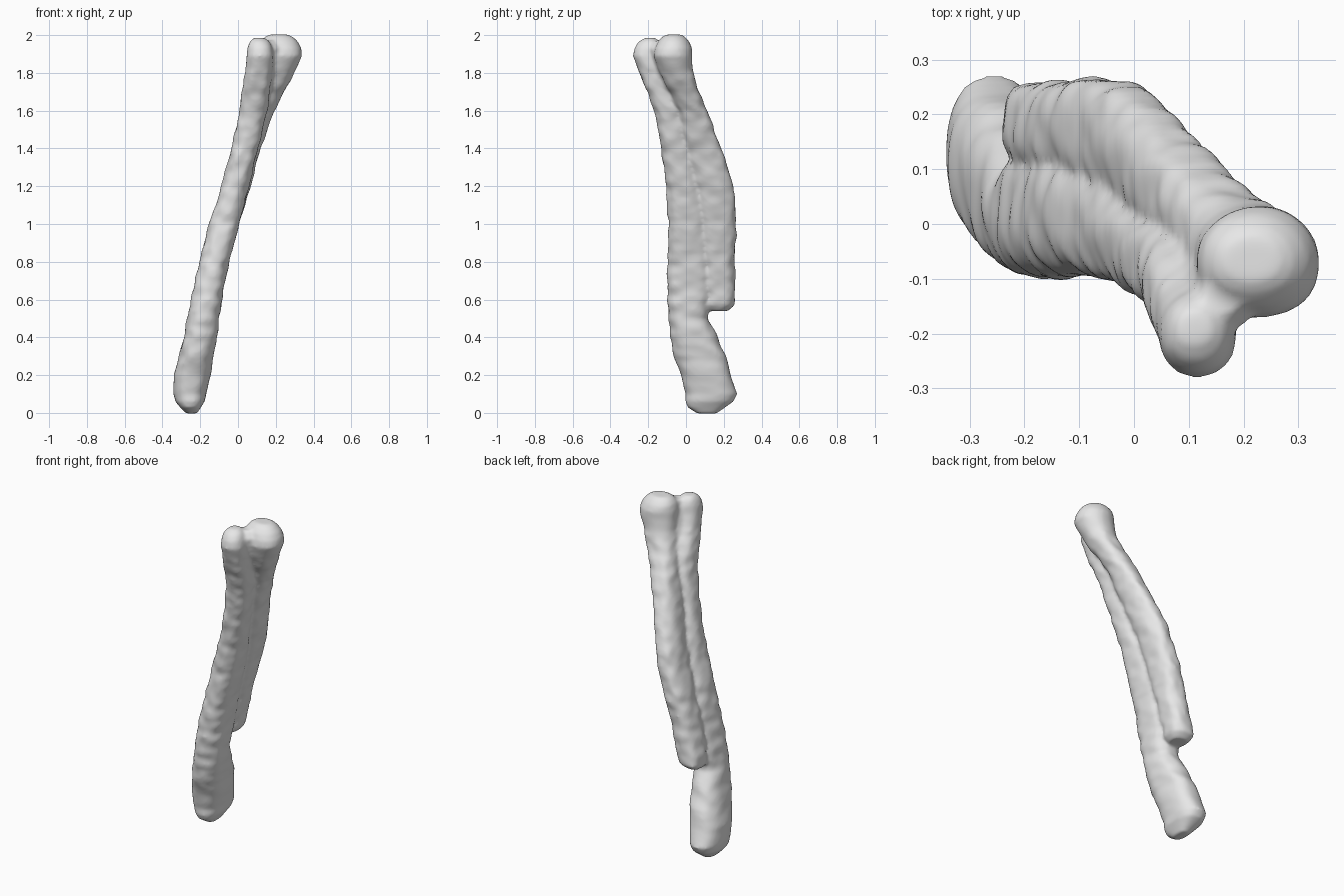
import bpy
import bmesh
from math import cos, sin, tau, copysign
from mathutils import Vector, noise

cube = bpy.data.objects.get("Cube")
if cube:
    bpy.data.objects.remove(cube, do_unlink=True)

SIDES = 40      # points around each shaft
STEP = 0.02     # spacing of the rings along a shaft

# Sections from top to bottom: height, centre x, centre y, half width, half depth
LONG_SHAFT = [
    (1.985, .112, -.19, .03, .03),
    (1.965, .114, -.197, .052, .056),
    (1.935, .115, -.2, .065, .073),
    (1.89, .116, -.2, .071, .081),
    (1.82, .112, -.175, .073, .08),
    (1.7, .094, -.122, .074, .084),
    (1.6, .08, -.088, .072, .08),
    (1.4, .037, -.05, .071, .081),
    (1.2, -.016, -.012, .072, .093),
    (1.0, -.073, .01, .082, .102),
    (.8, -.125, .02, .078, .117),
    (.6, -.167, .02, .083, .117),
    (.5, -.185, .012, .085, .102),
    (.4, -.2, .043, .088, .125),
    (.3, -.22, .075, .093, .137),
    (.2, -.243, .105, .098, .132),
    (.1, -.255, .134, .087, .136),
    (.06, -.254, .124, .077, .127),
    (.03, -.25, .108, .056, .1),
    (-.003, -.245, .11, .03, .05),
]
SHORT_SHAFT = [
    (2.003, .215, -.065, .05, .04),
    (1.99, .217, -.066, .075, .062),
    (1.965, .22, -.067, .097, .084),
    (1.93, .225, -.068, .11, .098),
    (1.89, .227, -.07, .113, .102),
    (1.82, .209, -.057, .099, .092),
    (1.75, .184, -.032, .089, .083),
    (1.7, .162, -.008, .081, .077),
    (1.6, .118, .035, .072, .08),
    (1.4, .053, .09, .068, .097),
    (1.2, -.005, .146, .069, .105),
    (1.0, -.065, .17, .074, .096),
    (.8, -.122, .17, .074, .088),
    (.65, -.157, .177, .074, .084),
    (.57, -.174, .182, .071, .078),
    (.54, -.179, .165, .05, .06),
]
# Saddle filling the gap between the two knobs
SADDLE = [
    (1.97, .16, -.135, .035, .035),
    (1.93, .165, -.14, .055, .055),
    (1.82, .15, -.115, .058, .058),
    (1.7, .125, -.065, .05, .05),
]


def signed_power(value, power):
    return copysign(abs(value) ** power, value)


def fine_sections(sections):
    """Fill in evenly spaced sections between the given ones."""
    for upper, lower in zip(sections, sections[1:]):
        count = max(1, round((upper[0] - lower[0]) / STEP))
        for i in range(count):
            t = i / count
            yield [a + (b - a) * t for a, b in zip(upper, lower)]
    yield sections[-1]


def add_shaft(bm, sections):
    """Loft a closed shaft: round knob, boxier ridged shank."""
    rings = []
    for z, cx, cy, rx, ry in fine_sections(sections):
        knob = z > 1.8
        rough = .003 if knob or z < .25 else .009
        power = .95 if knob else .82
        ring = []
        for i in range(SIDES):
            angle = tau * i / SIDES
            dx = signed_power(cos(angle), power)
            dy = signed_power(sin(angle), power)
            bump = rough * noise.noise(Vector((dx * 1.5 + cx, dy * 1.5, z * 20)))
            ring.append(bm.verts.new((cx + dx * (rx + bump), cy + dy * (ry + bump), z)))
        rings.append(ring)
    for upper, lower in zip(rings, rings[1:]):
        for i in range(SIDES):
            j = (i + 1) % SIDES
            bm.faces.new((upper[i], lower[i], lower[j], upper[j]))
    bm.faces.new(rings[0])
    bm.faces.new(rings[-1][::-1])


# All shafts share one mesh so that they fuse along the groove
bm = bmesh.new()
for sections in (LONG_SHAFT, SHORT_SHAFT, SADDLE):
    add_shaft(bm, sections)
bmesh.ops.recalc_face_normals(bm, faces=bm.faces)
mesh = bpy.data.meshes.new("fused_bone_shafts")
bm.to_mesh(mesh)
bm.free()
bone = bpy.data.objects.new("fused_bone_shafts", mesh)
bpy.context.collection.objects.link(bone)

# Fuse and soften the surface
remesh = bone.modifiers.new("fuse", "REMESH")
remesh.mode = "VOXEL"
remesh.voxel_size = .01
remesh.use_smooth_shade = True
soften = bone.modifiers.new("soften", "SMOOTH")
soften.factor = .5
soften.iterations = 6

# Plain grey surface
grey = bpy.data.materials.new("plain_grey")
grey.use_nodes = True
colour = (.8, .8, .8, 1)
grey.diffuse_color = colour
grey.node_tree.nodes["Principled BSDF"].inputs["Base Color"].default_value = colour
mesh.materials.append(grey)
for polygon in mesh.polygons:
    polygon.use_smooth = True
